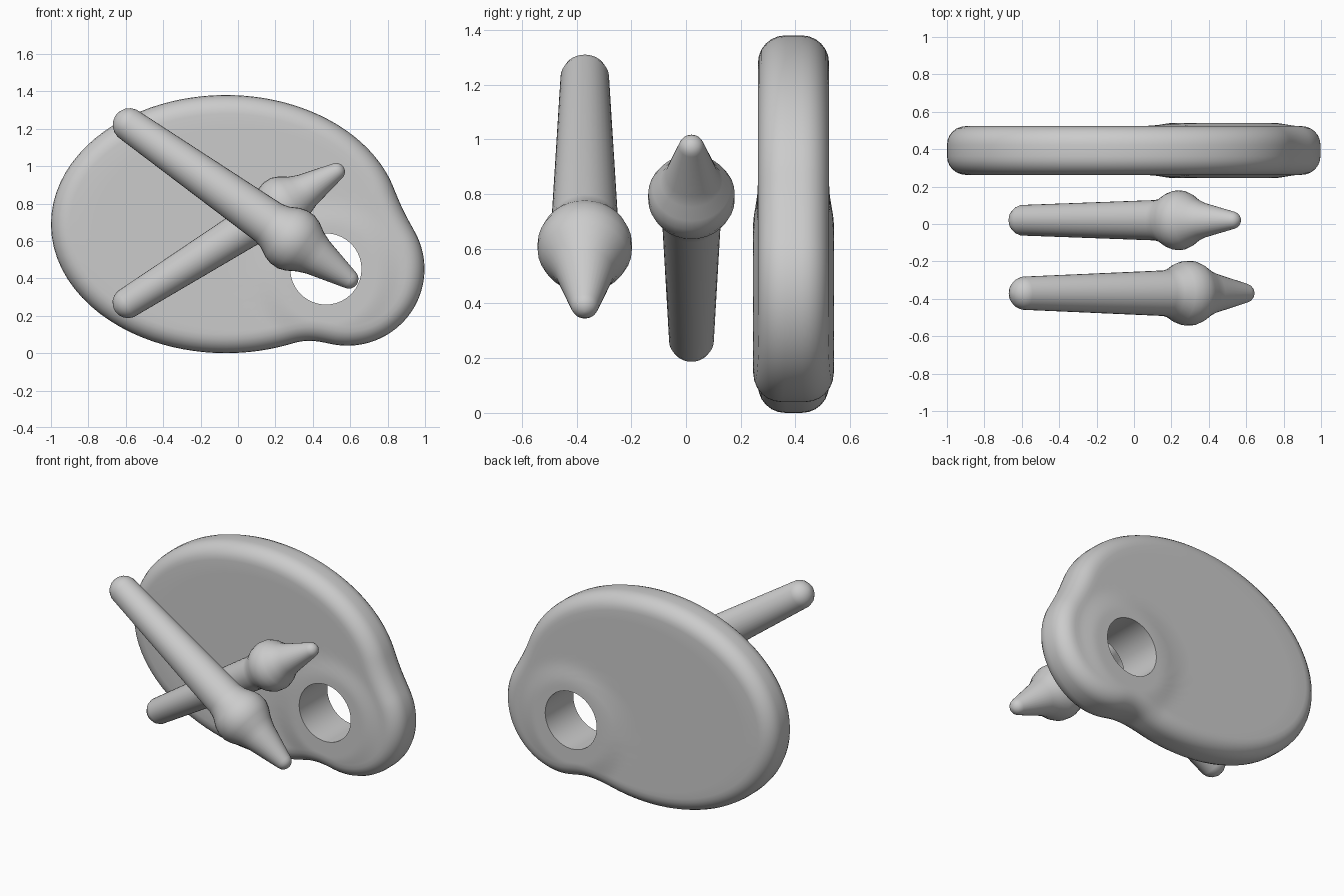
import bpy, bmesh, math
from mathutils import Vector

if "Cube" in bpy.data.objects:
    bpy.data.objects.remove(bpy.data.objects["Cube"])


def skin(name, rings, close_loop=False, caps=False):
    """Join equal-length closed rings of points into a smooth-shaded surface."""
    bm = bmesh.new()
    rows = [[bm.verts.new(p) for p in r] for r in rings]
    pairs = list(zip(rows, rows[1:]))
    if close_loop:
        pairs.append((rows[-1], rows[0]))
    n = len(rows[0])
    for a, b in pairs:
        for i in range(n):
            j = (i + 1) % n
            bm.faces.new((a[i], a[j], b[j], b[i]))
    if caps:
        bm.faces.new(rows[0])
        bm.faces.new(rows[-1])
    bmesh.ops.recalc_face_normals(bm, faces=bm.faces)
    mesh = bpy.data.meshes.new(name)
    bm.to_mesh(mesh)
    bm.free()
    ob = bpy.data.objects.new(name, mesh)
    bpy.context.collection.objects.link(ob)
    bpy.context.view_layer.objects.active = ob
    ob.select_set(True)
    bpy.ops.object.shade_smooth_by_angle(angle=math.radians(40))
    ob.select_set(False)
    return ob


# Palette: ellipse smoothly joined with a round thumb lobe, pierced by a hole
N = 160
HOLE, HOLE_R = Vector((0.47, 0.45)), 0.19
MID_Y, HALF, BULGE, ROUND = 0.393, 0.13, 0.018, 0.10


def ray_ellipse(d, centre, rx, rz):
    ox, oz = (HOLE.x - centre[0]) / rx, (HOLE.y - centre[1]) / rz
    dx, dz = d.x / rx, d.y / rz
    a, b, c = dx * dx + dz * dz, ox * dx + oz * dz, ox * ox + oz * oz - 1
    return (-b + math.sqrt(b * b - a * c)) / a


def smooth_max(a, b, k=0.09):
    h = max(k - abs(a - b), 0) / k
    return max(a, b) + h * h * k / 4


def half_thickness(p):
    t = min(max((0.41 - (p - Vector((0.48, 0.42))).length) / 0.15, 0), 1)
    return HALF + BULGE * t * t * (3 - 2 * t)


dirs = [Vector((math.cos(2 * math.pi * i / N), math.sin(2 * math.pi * i / N))) for i in range(N)]
outline = [HOLE + d * smooth_max(ray_ellipse(d, (-0.065, 0.69), 0.935, 0.69),
                                 ray_ellipse(d, (0.585, 0.45), 0.412, 0.41)) for d in dirs]
normals = []
for i in range(N):
    t = (outline[(i + 1) % N] - outline[i - 1]).normalized()
    normals.append(Vector((t.y, -t.x)))
inner = [p - n * ROUND for p, n in zip(outline, normals)]
hole = [HOLE + d * HOLE_R for d in dirs]


def face_ring(t, side):
    pts = [h.lerp(p, t) for h, p in zip(hole, inner)]
    return [(p.x, MID_Y + side * half_thickness(p), p.y) for p in pts]


def rim_ring(angle, side):
    out = []
    for p, n, q in zip(outline, normals, inner):
        v = p - n * ROUND * (1 - math.cos(angle))
        y = half_thickness(q) - ROUND * (1 - math.sin(angle))
        out.append((v.x, MID_Y + side * y, v.y))
    return out


steps = [(i / 12) ** 1.3 for i in range(13)]
arc = [math.pi / 2 * i / 6 for i in range(6)]
rings = [face_ring(t, -1) for t in steps]
rings += [rim_ring(a, -1) for a in reversed(arc)]
rings += [rim_ring(a, 1) for a in arc]
rings += [face_ring(t, 1) for t in reversed(steps)]
skin("palette", rings, close_loop=True)


# Brushes: tapered handle, bulging ferrule and pointed bristle tip
def brush(name, y, start, end, r_end, r_neck, r_bulge, r_tip, bulge_at):
    a, b = Vector((start[0], y, start[1])), Vector((end[0], y, end[1]))
    axis = (b - a).normalized()
    side, length = Vector((0, 1, 0)), (b - a).length
    up = axis.cross(side)
    s, k = bulge_at * length, r_bulge / 0.17
    angles = [math.radians(v) for v in (4, 20, 40, 60, 80)]
    prof = [(-r_end * math.cos(v), r_end * math.sin(v)) for v in angles]
    d = r_bulge - r_neck
    prof += [(s - 0.15 * k, r_neck), (s - 0.11 * k, r_neck + d * 0.2),
             (s - 0.06 * k, r_neck + d * 0.75), (s - 0.02 * k, r_bulge),
             (s + 0.03 * k, r_bulge), (s + 0.07 * k, r_neck + d * 0.7),
             (s + 0.12 * k, r_neck + d * 0.1), (s + 0.17 * k, r_neck * 0.87)]
    prof += [(length + r_tip * math.cos(v), r_tip * math.sin(v)) for v in reversed(angles)]
    n = 32
    skin(name, [[a + axis * t + (side * math.cos(2 * math.pi * i / n)
                                 + up * math.sin(2 * math.pi * i / n)) * r
                 for i in range(n)] for t, r in prof], caps=True)


brush("front_brush", -0.37, (-0.58, 1.22), (0.592, 0.397), 0.09, 0.122, 0.172, 0.052, 0.74)
brush("rear_brush", 0.02, (-0.588, 0.27), (0.525, 0.97), 0.083, 0.108, 0.158, 0.047, 0.74)
